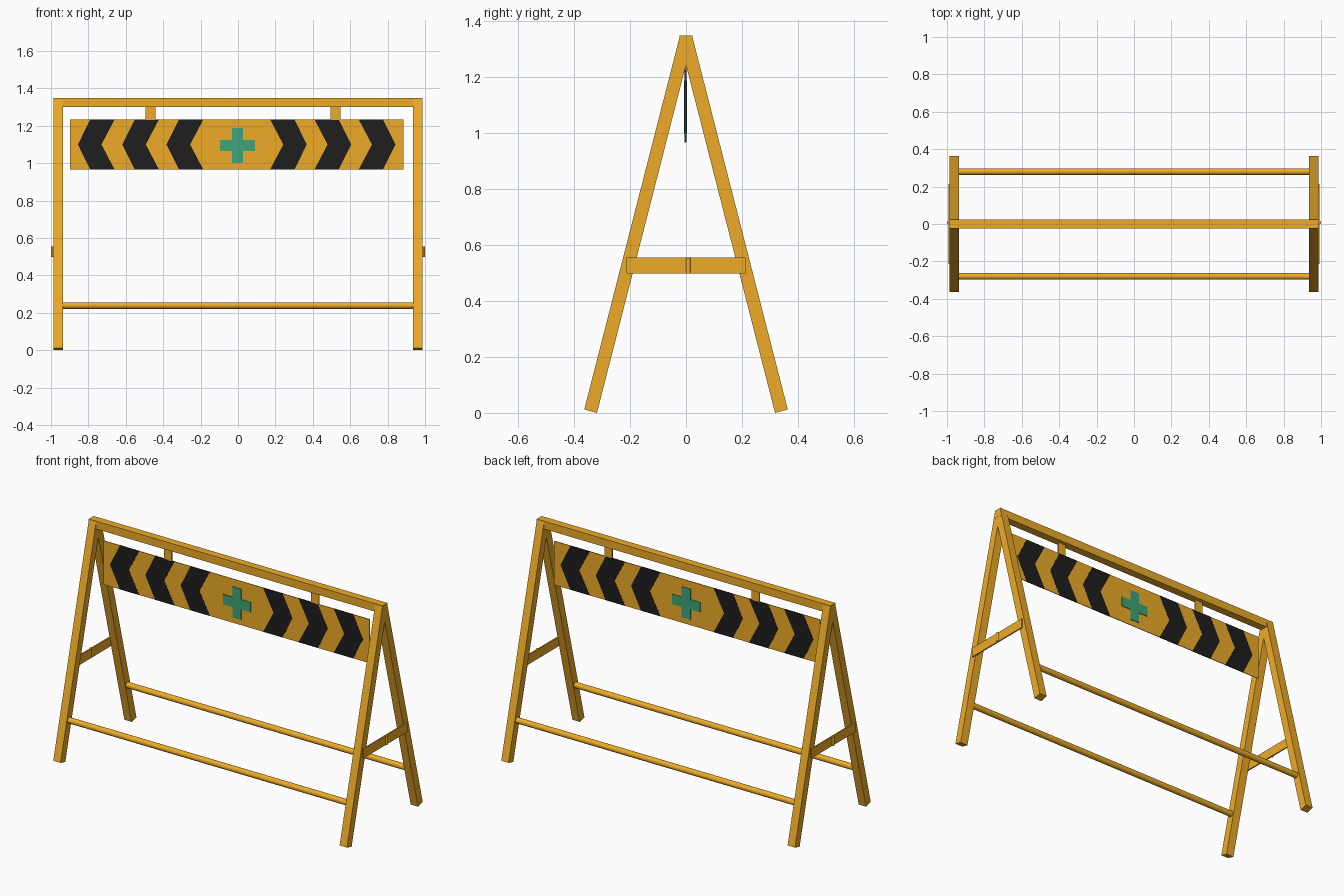
import bpy, bmesh, math
from mathutils import Matrix, Vector

if "Cube" in bpy.data.objects:
    bpy.data.objects.remove(bpy.data.objects["Cube"])


def material(name, rgb):
    m = bpy.data.materials.new(name)
    m.diffuse_color = (*rgb, 1)
    m.use_nodes = True
    m.node_tree.nodes["Principled BSDF"].inputs["Base Color"].default_value = m.diffuse_color
    return m


YELLOW = material("yellow_paint", (0.85, 0.41, 0.022))
BLACK = material("black_stripe", (0.013, 0.013, 0.013))
GREEN = material("green_sign", (0.05, 0.37, 0.19))


def finish(name, bm, mat):
    bmesh.ops.recalc_face_normals(bm, faces=bm.faces)
    mesh = bpy.data.meshes.new(name)
    bm.to_mesh(mesh)
    bm.free()
    mesh.materials.append(mat)
    ob = bpy.data.objects.new(name, mesh)
    bpy.context.collection.objects.link(ob)
    return ob


def box(name, loc, size, mat=YELLOW, tilt=0):
    bm = bmesh.new()
    bmesh.ops.create_cube(bm, size=1)
    bm.transform(Matrix.Diagonal((*size, 1)))
    ob = finish(name, bm, mat)
    ob.location = loc
    ob.rotation_euler.x = tilt
    return ob


def rod(name, loc, radius, length, axis, sides=24):
    bm = bmesh.new()
    bmesh.ops.create_cone(bm, cap_ends=True, segments=sides,
                          radius1=radius, radius2=radius, depth=length)
    for f in bm.faces:
        f.smooth = len(f.verts) == 4
    if axis == 'X':
        bm.transform(Matrix.Rotation(math.pi / 2, 4, 'Y'))
    ob = finish(name, bm, YELLOW)
    ob.location = loc
    return ob


def plate(name, outline, thick, mat, y=0.0):
    """Extrude an x/z outline along y, centred on y."""
    bm = bmesh.new()
    face = bm.faces.new([bm.verts.new((x, y - thick / 2, z)) for x, z in outline])
    out = bmesh.ops.extrude_face_region(bm, geom=[face])
    verts = [v for v in out["geom"] if isinstance(v, bmesh.types.BMVert)]
    bmesh.ops.translate(bm, verts=verts, vec=(0, thick, 0))
    return finish(name, bm, mat)


# Top rail
box("top_rail", (0, 0, 1.325), (1.972, 0.047, 0.048))

# Splayed legs
foot, apex = Vector((0.341, 0.006)), Vector((0.0, 1.338))
span = apex - foot
tilt = math.atan2(foot.x, span.y)
for sx, side in ((-1, "left"), (1, "right")):
    for sy, end in ((-1, "front"), (1, "back")):
        mid = (foot + apex) / 2
        box(f"{end}_leg_{side}", (sx * 0.961, sy * mid.x, mid.y),
            (0.049, 0.047, span.length), tilt=sy * tilt)

    # Folding side brace: two flat bars joined by a hinge pin
    for sy, end in ((-1, "front"), (1, "back")):
        y0, y1 = (-0.213, 0.008) if sy < 0 else (0.008, 0.213)
        box(f"{end}_brace_{side}", (sx * 0.988, (y0 + y1) / 2, 0.526),
            (0.008, y1 - y0, 0.057))
    rod(f"brace_hinge_{side}", (sx * 0.991, 0.008, 0.526), 0.009, 0.055, 'Z', 16)

# Lower tie rods
for sy, end in ((-1, "front"), (1, "back")):
    rod(f"{end}_tie_rod", (0, sy * 0.28, 0.239), 0.0175, 1.9, 'X')

# Hanging sign board and its straps
TOP, BOT, CX = 1.233, 0.967, -0.007
MID = (TOP + BOT) / 2
box("sign_board", (CX, -0.002, MID), (1.784, 0.004, TOP - BOT))
for i, x in enumerate((-0.468, 0.521)):
    box(f"hanger_strap_{i + 1}", (x, -0.002, 1.27), (0.053, 0.006, 0.08))

# Chevrons pointing outwards, visible on both faces
for s, side in ((-1, "left"), (1, "right")):
    for i, tip in enumerate((0.375, 0.612, 0.849)):
        shape = [(tip, MID), (tip - 0.066, TOP), (tip - 0.196, TOP),
                 (tip - 0.126, MID), (tip - 0.196, BOT), (tip - 0.066, BOT)]
        plate(f"chevron_{side}_{i + 1}", [(CX + s * x, z) for x, z in shape],
              0.006, BLACK, -0.002)

# Green cross
a, b, cx, cz = 0.093, 0.03, -0.003, 1.094
quarter = [(b, a), (b, b), (a, b)]
cross = []
for k in range(4):
    for x, z in quarter:
        for _ in range(k):
            x, z = z, -x
        cross.append((cx + x, cz + z))
plate("green_cross", cross, 0.011, GREEN, -0.002)
